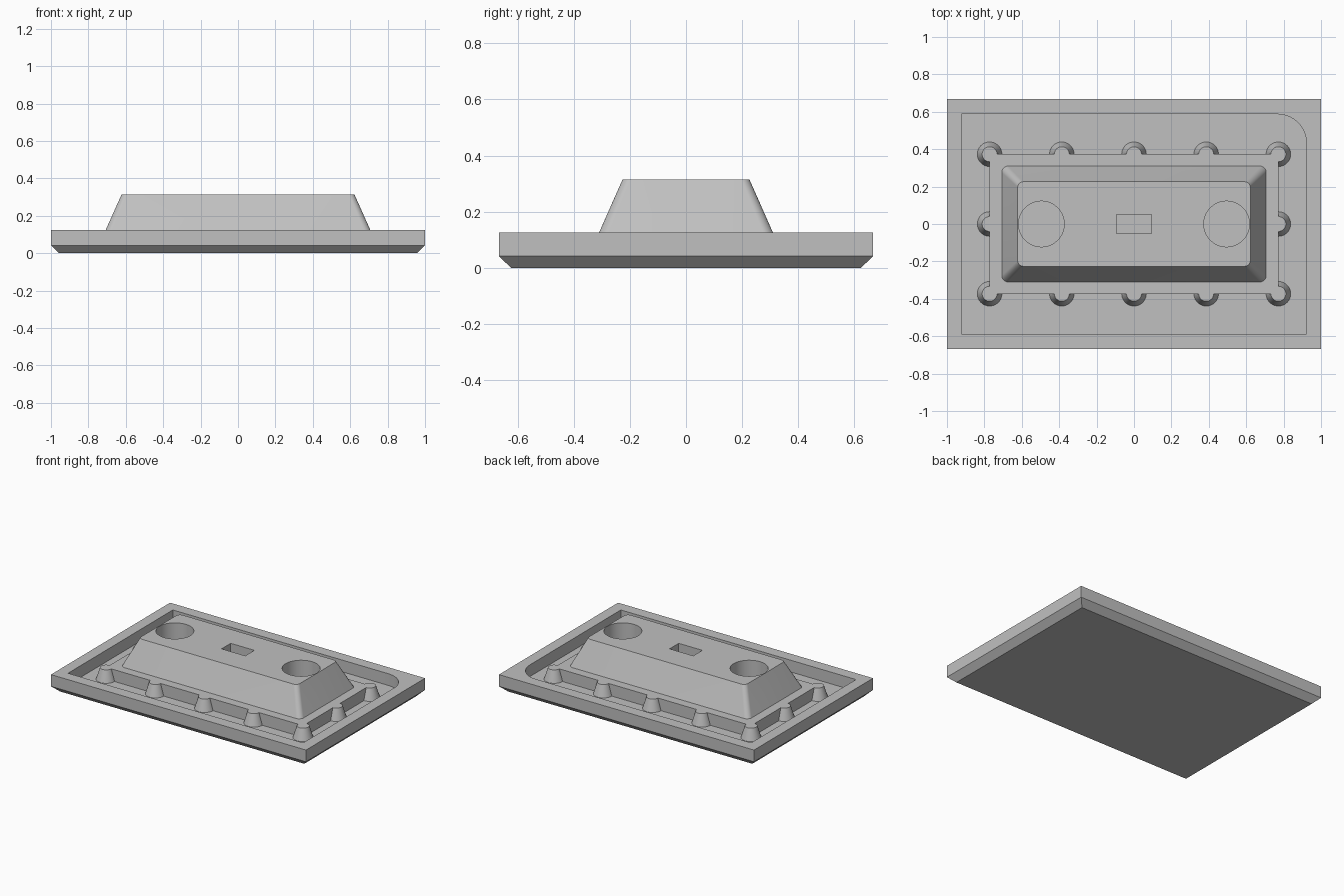
import bpy
import bmesh
from math import cos, sin, pi, radians

cube = bpy.data.objects.get("Cube")
if cube:
    bpy.data.objects.remove(cube, do_unlink=True)

grey = bpy.data.materials.new("plain_grey")
grey.use_nodes = True
colour = (0.53, 0.53, 0.53, 1)
grey.diffuse_color = colour
grey.node_tree.nodes["Principled BSDF"].inputs["Base Color"].default_value = colour

FLOOR, RIM, TOP = 0.042, 0.125, 0.315


def outline(hx, hy, radii=(0, 0, 0, 0), steps=10):
    """Rectangle outline, counter-clockwise from the +x +y corner."""
    points = []
    for i, (sx, sy) in enumerate([(1, 1), (-1, 1), (-1, -1), (1, -1)]):
        r = radii[i]
        for k in range(steps + 1 if r else 1):
            a = (i + k / steps) * pi / 2
            points.append((sx * (hx - r) + r * cos(a), sy * (hy - r) + r * sin(a)))
    return points


def circle(r, sides=48):
    return [(r * cos(2 * pi * k / sides), r * sin(2 * pi * k / sides)) for k in range(sides)]


def loft(name, sections, x=0, y=0):
    """Closed solid through (outline, height) sections."""
    bm = bmesh.new()
    rings = [[bm.verts.new((px + x, py + y, z)) for px, py in pts] for pts, z in sections]
    bm.faces.new(rings[0][::-1])
    bm.faces.new(rings[-1])
    for low, high in zip(rings, rings[1:]):
        for i in range(len(low)):
            j = (i + 1) % len(low)
            bm.faces.new((low[i], low[j], high[j], high[i]))
    mesh = bpy.data.meshes.new(name)
    bm.to_mesh(mesh)
    bm.free()
    mesh.materials.append(grey)
    obj = bpy.data.objects.new(name, mesh)
    bpy.context.collection.objects.link(obj)
    return obj


def select(obj):
    bpy.ops.object.select_all(action='DESELECT')
    obj.select_set(True)
    bpy.context.view_layer.objects.active = obj


def cut(obj, cutter):
    mod = obj.modifiers.new("cut", 'BOOLEAN')
    mod.operation, mod.solver, mod.object = 'DIFFERENCE', 'EXACT', cutter
    select(obj)
    bpy.ops.object.modifier_apply(modifier=mod.name)
    bpy.data.objects.remove(cutter, do_unlink=True)


def smooth(obj):
    select(obj)
    bpy.ops.object.shade_smooth_by_angle(angle=radians(25))


# Tray with bevelled underside and a recess rounded at one corner
tray = loft("tray", [(outline(0.957, 0.624), 0),
                     (outline(1, 0.667), FLOOR),
                     (outline(1, 0.667), RIM)])
recess = outline(0.922, 0.587, (0.155, 0, 0, 0), 16)
cut(tray, loft("recess_cutter", [(recess, FLOOR), (recess, 0.2)]))
smooth(tray)

# Raised step inside the recess
step = outline(0.772, 0.373)
loft("inner_step", [(step, FLOOR - 0.01), (step, RIM)])

# Tapered pegs around the step
spots = [(x * 0.386, y * 0.373) for x in range(-2, 3) for y in (-1, 1)]
spots += [(-0.772, 0), (0.772, 0)]
for i, (x, y) in enumerate(spots):
    smooth(loft(f"peg_{i + 1}", [(circle(0.066), FLOOR - 0.001), (circle(0.04), RIM)], x, y))

# Tapered block with two round sockets and a slot
block = loft("tapered_block", [(outline(0.707, 0.31, [0.035] * 4), RIM),
                               (outline(0.622, 0.226, [0.03] * 4), TOP)])
for x in (-0.495, 0.495):
    cut(block, loft("socket_cutter", [(circle(0.122, 64), 0.1), (circle(0.122, 64), 0.4)], x))
slot = outline(0.093, 0.051)
cut(block, loft("slot_cutter", [(slot, 0.1), (slot, 0.4)]))
smooth(block)
